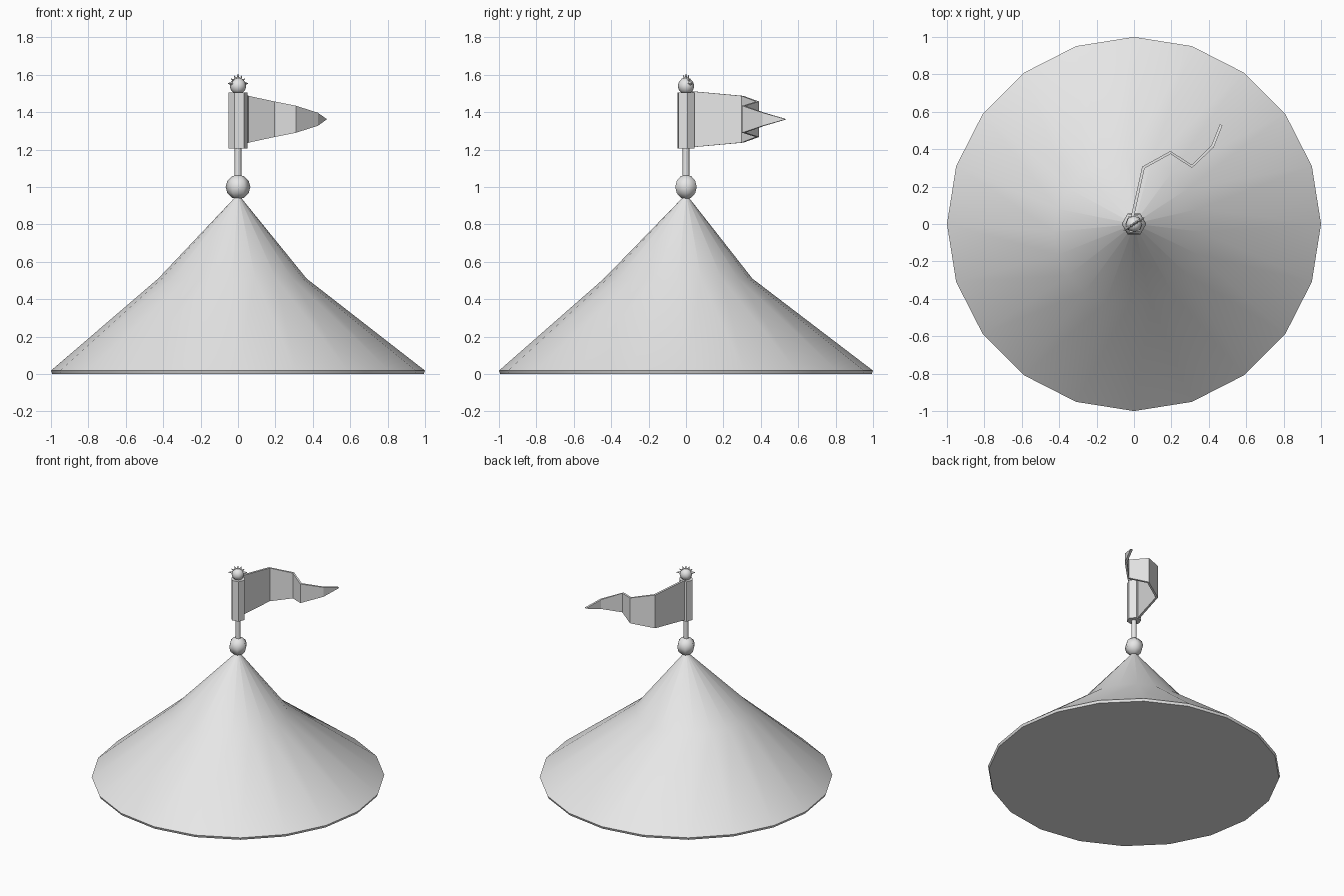
import bpy, bmesh, math
from mathutils import Matrix, Vector

if "Cube" in bpy.data.objects:
    bpy.data.objects.remove(bpy.data.objects["Cube"])

grey = bpy.data.materials.new("plain_grey")
grey.diffuse_color = (0.8, 0.8, 0.8, 1)
grey.use_nodes = True
grey.node_tree.nodes["Principled BSDF"].inputs["Base Color"].default_value = grey.diffuse_color


def finish(name, bm, smooth=None):
    bmesh.ops.recalc_face_normals(bm, faces=bm.faces)
    me = bpy.data.meshes.new(name)
    bm.to_mesh(me)
    bm.free()
    ob = bpy.data.objects.new(name, me)
    bpy.context.collection.objects.link(ob)
    me.materials.append(grey)
    if smooth:
        bpy.ops.object.select_all(action='DESELECT')
        ob.select_set(True)
        bpy.context.view_layer.objects.active = ob
        bpy.ops.object.shade_smooth_by_angle(angle=math.radians(smooth))
    return ob


def loft(name, rings, sides, smooth=None, turn=0.0):
    """Stack of rings (cx, cy, z, radius), capped at both ends."""
    bm = bmesh.new()
    loops = []
    for cx, cy, z, r in rings:
        angles = [turn + 2 * math.pi * i / sides for i in range(sides)]
        loops.append([bm.verts.new((cx + r * math.cos(a), cy + r * math.sin(a), z))
                      for a in angles])
    for lo, hi in zip(loops, loops[1:]):
        for i in range(sides):
            j = (i + 1) % sides
            bm.faces.new((lo[i], lo[j], hi[j], hi[i]))
    bm.faces.new(loops[0][::-1])
    bm.faces.new(loops[-1])
    return finish(name, bm, smooth)


# Tent roof: wide eaves, slightly leaning bend ring, pointed top
loft("roof", [(0, 0, 0, 0.993), (0, 0, 0.018, 1.0),
              (-0.03, -0.042, 0.51, 0.397), (0, 0, 0.955, 0.006)], 20, 40)

# Ball on the peak
bm = bmesh.new()
bmesh.ops.create_uvsphere(bm, u_segments=6, v_segments=6, radius=0.066,
                          matrix=Matrix.Translation((0, 0, 1.0)) @ Matrix.Rotation(math.pi / 6, 4, 'Z'))
finish("peak_ball", bm, 65)

# Pole and the flag sleeve around it
loft("pole", [(0, 0, 1.03, 0.019), (0, 0, 1.52, 0.015)], 8, 50)
loft("flag_sleeve", [(0, 0, 1.205, 0.05), (0, 0, 1.505, 0.05)], 6, None, math.radians(8))

# Waving pennant: (x, y, half height) along its path
path = [(-0.01, 0.03, 0.15), (0.05, 0.302, 0.125), (0.195, 0.382, 0.095),
        (0.31, 0.308, 0.072), (0.42, 0.415, 0.035), (0.466, 0.53, 0.002)]
bm = bmesh.new()
mid = 1.362
cols = [(bm.verts.new((x, y, mid - h)), bm.verts.new((x, y, mid + h))) for x, y, h in path]
for a, b in zip(cols, cols[1:]):
    bm.faces.new((a[0], b[0], b[1], a[1]))
flag = finish("pennant", bm)
mod = flag.modifiers.new("thickness", 'SOLIDIFY')
mod.thickness = 0.016
mod.offset = 0

# Finial: small ball with a flat fan of points
fan_turn = Matrix.Rotation(math.radians(33), 4, 'Z')
bm = bmesh.new()
bmesh.ops.create_uvsphere(bm, u_segments=8, v_segments=6, radius=0.044,
                          matrix=Matrix.Translation((0, 0, 1.54)))
finish("finial_ball", bm, 60)
bm = bmesh.new()
for i in range(7):
    a = math.radians(i * 30)
    d = fan_turn @ Vector((math.cos(a), 0, math.sin(a)))
    rot = d.to_track_quat('Z', 'Y').to_matrix().to_4x4()
    bmesh.ops.create_cone(bm, cap_ends=True, segments=4, radius1=0.014, radius2=0, depth=0.04,
                          matrix=Matrix.Translation(Vector((0, 0, 1.553)) + d * (0.048 if i % 6 == 0 else 0.034)) @ rot)
finish("finial_points", bm)
